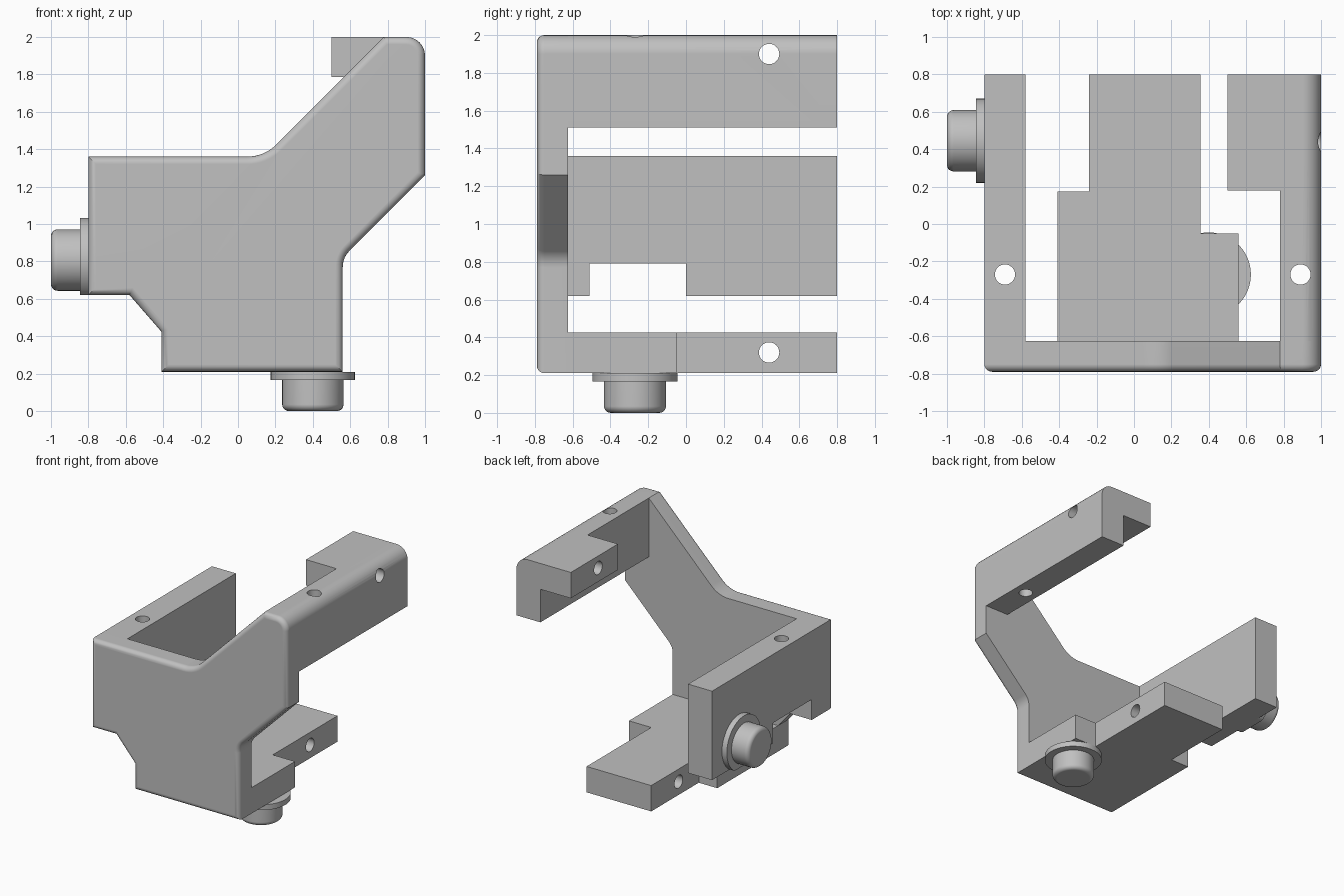
import bpy
import bmesh
from math import cos, sin, tan, pi, radians
from mathutils import Vector

if "Cube" in bpy.data.objects:
    bpy.data.objects.remove(bpy.data.objects["Cube"])

grey = bpy.data.materials.new("plain grey")
grey.use_nodes = True
grey.diffuse_color = (0.53, 0.53, 0.53, 1)
grey.node_tree.nodes["Principled BSDF"].inputs["Base Color"].default_value = grey.diffuse_color


def outline(corners, steps=8):
    """Polygon points; a third value on a corner is its fillet radius."""
    pts = []
    for i, c in enumerate(corners):
        p = Vector(c[:2])
        if len(c) == 2:
            pts.append(p)
            continue
        d0 = (Vector(corners[i - 1][:2]) - p).normalized()
        d1 = (Vector(corners[(i + 1) % len(corners)][:2]) - p).normalized()
        half = d0.angle(d1) / 2
        reach = c[2] / tan(half)
        centre = p + (d0 + d1).normalized() * (c[2] / sin(half))
        a, b = p + d0 * reach - centre, p + d1 * reach - centre
        sweep = a.angle(b)
        for k in range(steps + 1):
            t = k / steps * sweep
            pts.append(centre + (a * sin(sweep - t) + b * sin(t)) / sin(sweep))
    return pts


def circle(u, v, r, n=48):
    return [Vector((u + r * cos(2 * pi * k / n), v + r * sin(2 * pi * k / n))) for k in range(n)]


def prism(name, pts, axis, start, end, rounding=0):
    """Extrude an outline along an axis; optionally round the rim at start."""
    def place(p, d):
        return {"x": (d, p[0], p[1]), "y": (p[0], d, p[1]), "z": (p[0], p[1], d)}[axis]

    bm = bmesh.new()
    first = [bm.verts.new(place(p, start)) for p in pts]
    last = [bm.verts.new(place(p, end)) for p in pts]
    cap = bm.faces.new(first)
    bm.faces.new(last)
    n = len(pts)
    for i in range(n):
        j = (i + 1) % n
        bm.faces.new((first[i], first[j], last[j], last[i]))
    bmesh.ops.recalc_face_normals(bm, faces=bm.faces[:])
    if rounding:
        bmesh.ops.bevel(bm, geom=list(cap.edges), offset=rounding, offset_type="OFFSET",
                        segments=5, profile=0.5, affect="EDGES")
    mesh = bpy.data.meshes.new(name)
    bm.to_mesh(mesh)
    bm.free()
    mesh.materials.append(grey)
    ob = bpy.data.objects.new(name, mesh)
    bpy.context.collection.objects.link(ob)
    return ob


def activate(ob):
    bpy.ops.object.select_all(action="DESELECT")
    ob.select_set(True)
    bpy.context.view_layer.objects.active = ob


def drill(ob, axis, u, v):
    """Cut a round hole right through a part."""
    cutter = prism("drill", circle(u, v, 0.054, 32), axis, -3, 3)
    cutter.hide_render = True
    mod = ob.modifiers.new("hole", "BOOLEAN")
    mod.operation = "DIFFERENCE"
    mod.solver = "EXACT"
    mod.object = cutter
    activate(ob)
    bpy.ops.object.modifier_apply(modifier=mod.name)
    bpy.data.objects.remove(cutter)


FRONT, INNER, BACK = -0.79, -0.625, 0.8

# Front plate with a rounded front rim
plate = prism("front_plate", outline([
    (-0.8, 1.36), (0.14, 1.36, 0.22), (0.78, 2), (1, 2, 0.1), (1, 1.26),
    (0.56, 0.82, 0.12), (0.56, 0.21), (-0.41, 0.21), (-0.41, 0.425),
    (-0.58, 0.62), (-0.8, 0.62)]), "y", FRONT, INNER, 0.04)

# Side wall with a notch in its lower edge
wall = prism("side_wall", outline([
    (INNER, 0.62), (-0.51, 0.62), (-0.51, 0.79), (0, 0.79), (0, 0.62),
    (BACK, 0.62), (BACK, 1.36), (INNER, 1.36)]), "x", -0.8, -0.58)
drill(wall, "z", -0.69, -0.27)

# Stepped bottom slab
slab = prism("bottom_slab", outline([
    (-0.41, INNER), (0.56, INNER), (0.56, -0.05), (0.355, -0.05), (0.355, BACK),
    (-0.24, BACK), (-0.24, 0.175), (-0.41, 0.175)]), "z", 0.21, 0.425)
drill(slab, "x", 0.44, 0.32)

# Upper arm and its inward ledge
arm = prism("upper_arm", outline([
    (0.78, 1.51), (1, 1.51), (1, 2, 0.1), (0.78, 2)]), "y", INNER, BACK)
drill(arm, "z", 0.89, -0.27)
ledge = prism("arm_ledge", outline([
    (0.5, 1.785), (0.78, 1.785), (0.78, 2), (0.5, 2)]), "y", 0.18, BACK)
for part in (arm, ledge):
    drill(part, "x", 0.44, 1.9)

# Round feet with collars; the side collar is trimmed flush with the wall
side_rim = [(y, max(z, 0.62)) for y, z in circle(0.445, 0.807, 0.225)]
trimmed = [p for i, p in enumerate(side_rim)
           if not (p[1] == 0.62 and side_rim[i - 1][1] == 0.62
                   and side_rim[(i + 1) % len(side_rim)][1] == 0.62)]
side_collar = prism("side_collar", trimmed, "x", -0.845, -0.8)
side_foot = prism("side_foot", circle(0.445, 0.807, 0.164), "x", -1, -0.845, 0.035)
bottom_collar = prism("bottom_collar", circle(0.4, -0.27, 0.225), "z", 0.165, 0.21)
bottom_foot = prism("bottom_foot", circle(0.4, -0.27, 0.164), "z", 0, 0.165, 0.035)

# Smooth the rounded surfaces, keep flats and edges crisp
for ob in (plate, wall, slab, arm, ledge, side_collar, side_foot, bottom_collar, bottom_foot):
    activate(ob)
    bpy.ops.object.shade_smooth_by_angle(angle=radians(30))
    weighted = ob.modifiers.new("clean_normals", "WEIGHTED_NORMAL")
    weighted.keep_sharp = True
